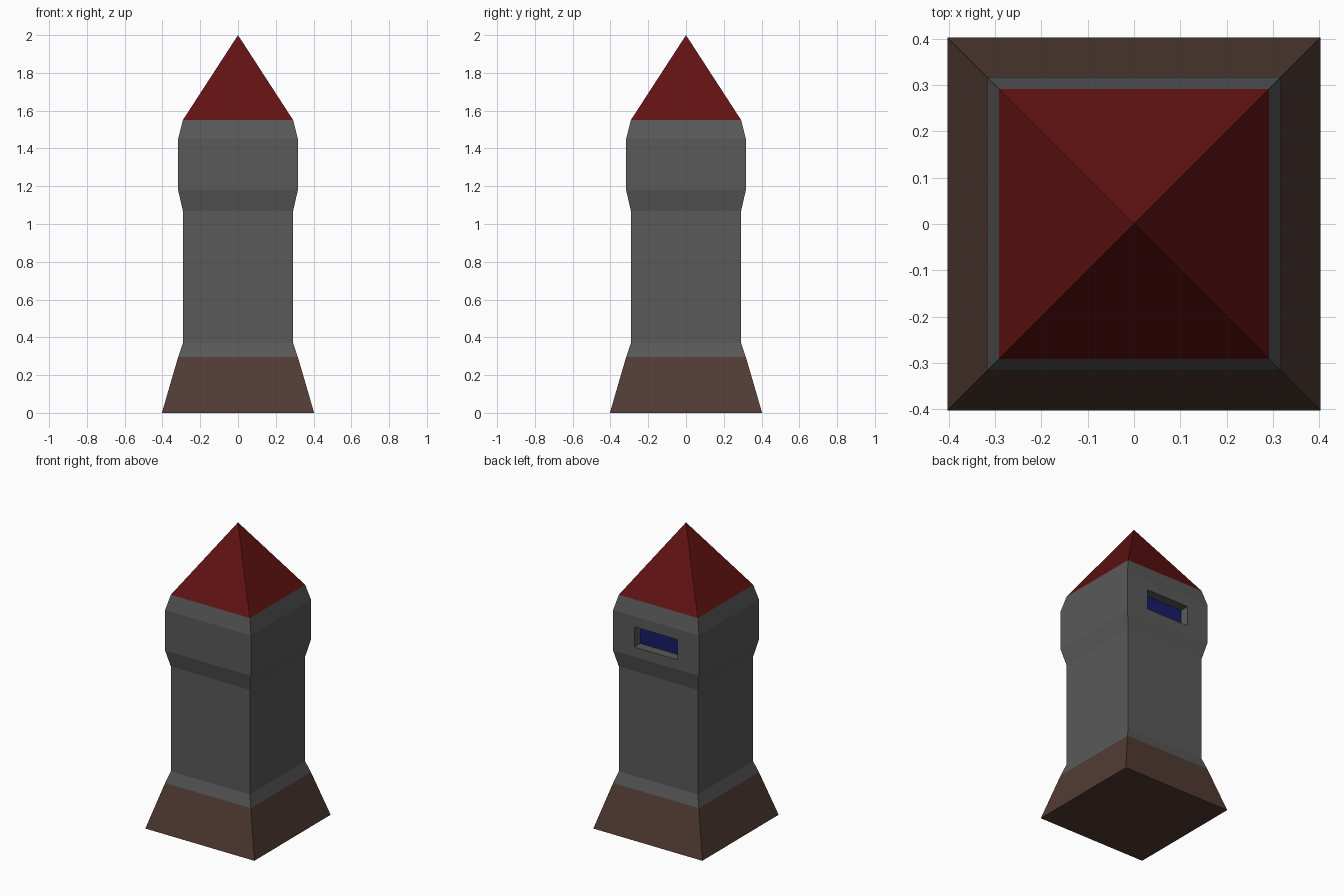
import bpy, bmesh
from mathutils import Vector

if "Cube" in bpy.data.objects:
    bpy.data.objects.remove(bpy.data.objects["Cube"])


def material(name, rgb):
    m = bpy.data.materials.new(name)
    m.diffuse_color = (*rgb, 1)
    m.use_nodes = True
    m.node_tree.nodes["Principled BSDF"].inputs["Base Color"].default_value = m.diffuse_color
    return m


GREY = material("stone", (0.10, 0.10, 0.10))
BROWN = material("brown", (0.085, 0.045, 0.035))
RED = material("red", (0.12, 0.006, 0.006))
BLUE = material("blue", (0.008, 0.012, 0.14))


def square_loft(bm, profile, cap_bottom=False):
    """Stack square rings of (half width, z); a zero width closes to a point."""
    rings = []
    for r, z in profile:
        pts = [(0, 0)] if r == 0 else [(-r, -r), (r, -r), (r, r), (-r, r)]
        rings.append([bm.verts.new((x, y, z)) for x, y in pts])
    for a, b in zip(rings, rings[1:]):
        for i in range(4):
            j = (i + 1) % 4
            top = [b[0]] if len(b) == 1 else [b[j], b[i]]
            bm.faces.new([a[i], a[j]] + top)
    if cap_bottom:
        bm.faces.new(rings[0][::-1])


def finish(bm, name, *mats):
    me = bpy.data.meshes.new(name)
    bm.to_mesh(me)
    bm.free()
    for m in mats:
        me.materials.append(m)
    ob = bpy.data.objects.new(name, me)
    bpy.context.collection.objects.link(ob)
    return ob


# Flared base
bm = bmesh.new()
square_loft(bm, [(0.403, 0), (0.317, 0.295)], cap_bottom=True)
finish(bm, "base", BROWN)

# Tower shaft with wider upper band
bm = bmesh.new()
square_loft(bm, [(0.317, 0.295), (0.292, 0.37), (0.292, 1.07),
                 (0.317, 1.18), (0.317, 1.45), (0.292, 1.55)])

# Recessed window in the back of the band
bm.normal_update()
band = max(bm.faces, key=lambda f: (round(f.normal.y, 3), f.calc_center_median().z))
bmesh.ops.inset_individual(bm, faces=[band], thickness=0.05)
for v in band.verts:
    v.co = Vector((0.16 if v.co.x > 0 else -0.16, 0.317,
                   1.38 if v.co.z > 1.315 else 1.245))
bmesh.ops.inset_individual(bm, faces=[band], thickness=0.0, depth=-0.063)
band.material_index = 1
finish(bm, "tower", GREY, BLUE)

# Pyramid roof
bm = bmesh.new()
square_loft(bm, [(0.292, 1.55), (0, 2.0)])
finish(bm, "roof", RED)
